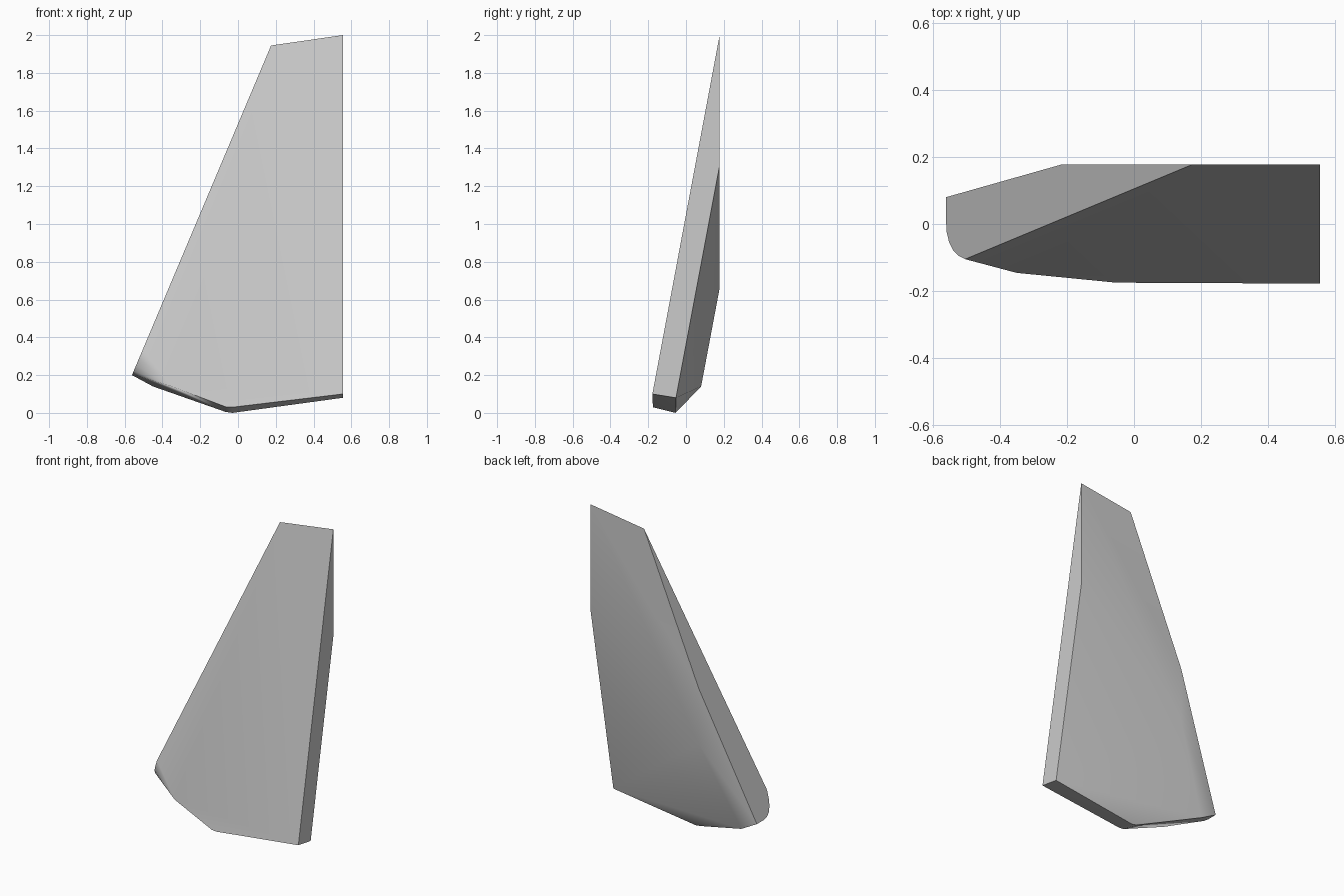
import bpy
import bmesh
import math

cube = bpy.data.objects.get("Cube")
if cube:
    bpy.data.objects.remove(cube, do_unlink=True)

SIDE, BACK = 0.555, 0.178


def front_point(x, z):
    """Point on the leaning flat front face."""
    return (x, -BACK + 0.1874 * (z - 0.1) - 0.0271 * (x - SIDE), z)


def slant_point(y, z):
    """Point on the slanted outer edge face."""
    return (0.175 - (1.945 - z) / 2.37, y, z)


# Front outline: straight side, narrow top, pointed lower edge
front = [front_point(SIDE, 0.1), (SIDE, BACK, 2.0), slant_point(BACK, 1.945),
         front_point(-0.35, 0.14), front_point(-0.065, 0.032),
         front_point(-0.03, 0.03)]

# Rounded lower corner of the slanted edge
corner = [slant_point(y, z) for y, z in
          [(-0.105, 0.335), (-0.095, 0.29), (-0.08, 0.252), (-0.055, 0.222),
           (-0.025, 0.205), (0.01, 0.2), (0.08, 0.2)]]

# Faceted back with its thinned lower rim
back = [(SIDE, BACK, 1.31), slant_point(BACK, 1.02), (-0.215, BACK, 0.66),
        (SIDE, -0.053, 0.08), (-0.03, -0.055, 0.0), (-0.065, -0.052, 0.005),
        (-0.45, 0.08, 0.14)]

# Solid panel stretched over the outlines
bm = bmesh.new()
for p in front + corner + back:
    bm.verts.new(p)
result = bmesh.ops.convex_hull(bm, input=bm.verts[:])
loose = [v for v in bm.verts if not v.link_faces]
bmesh.ops.delete(bm, geom=loose, context='VERTS')
bmesh.ops.dissolve_limit(bm, angle_limit=math.radians(0.7),
                         verts=bm.verts[:], edges=bm.edges[:])
bmesh.ops.recalc_face_normals(bm, faces=bm.faces[:])
mesh = bpy.data.meshes.new("armor_panel")
bm.to_mesh(mesh)
bm.free()
panel = bpy.data.objects.new("armor_panel", mesh)
bpy.context.collection.objects.link(panel)

# Plain grey finish
grey = bpy.data.materials.new("light_grey")
grey.use_nodes = True
colour = (0.6, 0.6, 0.6, 1.0)
grey.diffuse_color = colour
grey.node_tree.nodes["Principled BSDF"].inputs["Base Color"].default_value = colour
mesh.materials.append(grey)

# Soft back and corner, crisp rims
bpy.ops.object.select_all(action='DESELECT')
panel.select_set(True)
bpy.context.view_layer.objects.active = panel
bpy.ops.object.shade_smooth_by_angle(angle=math.radians(30))
weighted = panel.modifiers.new("flat_front", 'WEIGHTED_NORMAL')
weighted.keep_sharp = True
